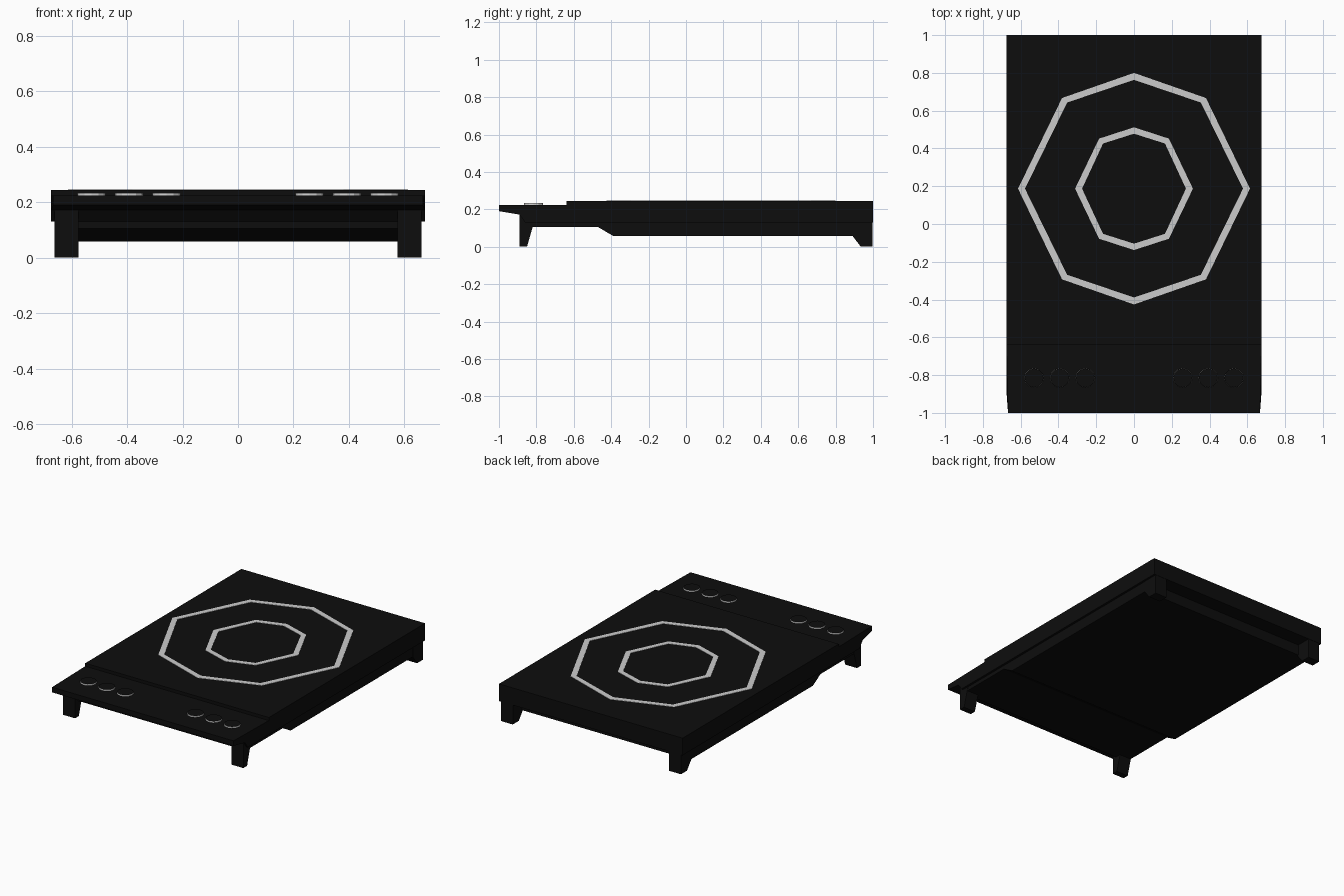
import bpy, bmesh, math

if "Cube" in bpy.data.objects:
    bpy.data.objects.remove(bpy.data.objects["Cube"])


def material(name, v):
    m = bpy.data.materials.new(name)
    m.diffuse_color = (v, v, v, 1)
    m.use_nodes = True
    m.node_tree.nodes["Principled BSDF"].inputs["Base Color"].default_value = m.diffuse_color
    return m


BLACK = material("black", 0.004)
GREY = material("light_grey", 0.6)


def make(name, bm, *mats):
    bmesh.ops.recalc_face_normals(bm, faces=bm.faces[:])
    me = bpy.data.meshes.new(name)
    bm.to_mesh(me)
    bm.free()
    for m in mats:
        me.materials.append(m)
    ob = bpy.data.objects.new(name, me)
    bpy.context.collection.objects.link(ob)
    return ob


def prism(name, profile, x0, x1):
    """Extrude a (y, z) profile from x0 to x1."""
    bm = bmesh.new()
    a = [bm.verts.new((x0, y, z)) for y, z in profile]
    b = [bm.verts.new((x1, y, z)) for y, z in profile]
    bm.faces.new(a)
    bm.faces.new(b[::-1])
    for i in range(len(a)):
        j = (i + 1) % len(a)
        bm.faces.new((a[i], b[i], b[j], a[j]))
    return make(name, bm, BLACK)


# Upper housing with the stepped-down control panel and thin front lip
top = prism("upper_housing", [(-1, .224), (-.64, .224), (-.64, .244), (1, .244),
                              (1, .13), (-.86, .13), (-.89, .172), (-1, .19)], -.675, .675)
for v in top.data.vertices:
    if v.co.y < -.95:
        v.co.x *= .988

# Lower body, shallower at the front
prism("lower_body", [(-.86, .16), (-.86, .105), (-.47, .105), (-.39, .058),
                     (.9, .058), (.9, .16)], -.66, .66)

# Four feet
for s, side in ((-1, "left"), (1, "right")):
    x0, x1 = sorted((s * .575, s * .662))
    prism("front_foot_" + side, [(-.89, .18), (-.89, 0), (-.85, 0), (-.82, .105), (-.8, .18)], x0, x1)
    prism("rear_foot_" + side, [(.998, .18), (.998, 0), (.935, 0), (.89, .058), (.89, .18)], x0, x1)


def octagon(rx, ry, dx, dy):
    return [(rx, 0), (dx, dy), (0, ry), (-dx, dy), (-rx, 0), (-dx, -dy), (0, -ry), (dx, -dy)]


# Cooking zone rings, thin plates on the glass
def ring(name, outer, inner):
    bm = bmesh.new()
    loops = [[bm.verts.new((x, y + .187, z)) for x, y in pts]
             for pts, z in ((outer, .243), (outer, .246), (inner, .246), (inner, .243))]
    for a, b in zip(loops, loops[1:] + loops[:1]):
        for i in range(8):
            j = (i + 1) % 8
            bm.faces.new((a[i], a[j], b[j], b[i]))
    make(name, bm, GREY)


ring("outer_ring", octagon(.614, .613, .381, .48), octagon(.577, .576, .354, .456))
ring("inner_ring", octagon(.312, .325, .185, .265), octagon(.275, .291, .164, .239))

# Touch buttons: black tops with light rims
for s in (-1, 1):
    for n, x in enumerate((.258, .393, .529)):
        bm = bmesh.new()
        bmesh.ops.create_cone(bm, cap_ends=True, segments=12, radius1=.052, radius2=.05, depth=.014)
        bmesh.ops.translate(bm, verts=bm.verts, vec=(s * x, -.815, .226))
        for f in bm.faces:
            f.normal_update()
            f.material_index = 0 if abs(f.normal.z) > .8 else 1
        make("button_%s_%d" % ("left" if s < 0 else "right", n + 1), bm, BLACK, GREY)
